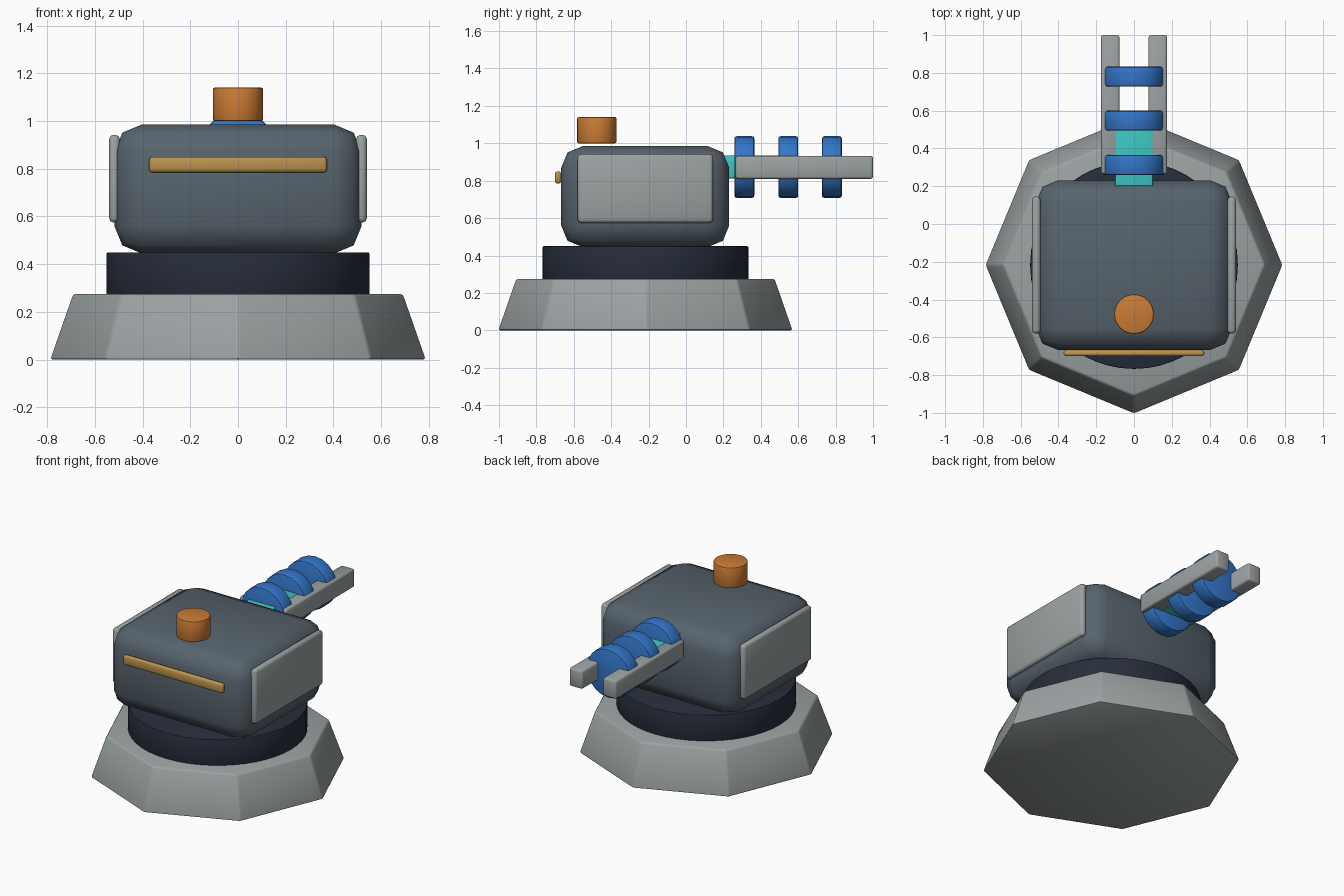
import bpy, math

if "Cube" in bpy.data.objects:
    bpy.data.objects.remove(bpy.data.objects["Cube"])

def material(name, rgb):
    m = bpy.data.materials.new(name)
    m.diffuse_color = (*rgb, 1)
    m.use_nodes = True
    m.node_tree.nodes["Principled BSDF"].inputs["Base Color"].default_value = m.diffuse_color
    return m

GREY = material("light grey", (0.33, 0.36, 0.365))
SLATE = material("slate", (0.095, 0.125, 0.152))
NAVY = material("dark navy", (0.020, 0.026, 0.043))
ORANGE = material("orange", (0.60, 0.20, 0.035))
GOLD = material("gold", (0.50, 0.29, 0.075))
BLUE = material("blue", (0.034, 0.18, 0.58))
TEAL = material("teal", (0.045, 0.56, 0.53))

CY = -0.217  # centre of the turntable along y

def finish(name, mat, bevel, segments=2, angle=35):
    o = bpy.context.object
    o.name = name
    o.data.materials.append(mat)
    bpy.ops.object.transform_apply(location=False, rotation=True, scale=True)
    if bevel:
        b = o.modifiers.new("Bevel", 'BEVEL')
        b.width, b.segments = bevel, segments
        b.limit_method, b.angle_limit = 'ANGLE', math.radians(30)
        bpy.ops.object.modifier_apply(modifier=b.name)
    bpy.ops.object.shade_smooth_by_angle(angle=math.radians(angle))
    return o

def box(name, mat, x, y, z, bevel, segments=2, angle=50):
    """Box from (min, max) ranges."""
    r = (x, y, z)
    bpy.ops.mesh.primitive_cube_add(size=1, location=[(a + b) / 2 for a, b in r])
    bpy.context.object.scale = [b - a for a, b in r]
    return finish(name, mat, bevel, segments, angle)

def cylinder(name, mat, radius, depth, loc, bevel, sides=32, along_y=False):
    rot = (math.pi / 2, 0, 0) if along_y else (0, 0, 0)
    bpy.ops.mesh.primitive_cylinder_add(vertices=sides, radius=radius, depth=depth,
                                        location=loc, rotation=rot)
    return finish(name, mat, bevel)

# Tapered octagonal base
bpy.ops.mesh.primitive_cone_add(vertices=8, radius1=0.789, radius2=0.693, depth=0.275,
                                location=(0, CY, 0.1375))
finish("base", GREY, 0.012)

# Turntable ring
cylinder("turntable", NAVY, 0.55, 0.19, (0, CY, 0.355), 0.006, 48)

# Rounded main housing with side plates
box("housing", SLATE, (-0.518, 0.518), (-0.667, 0.231), (0.445, 0.985), 0.115)
for side, name in ((-1, "left_plate"), (1, "right_plate")):
    box(name, GREY, sorted((side * 0.495, side * 0.54)), (-0.58, 0.145), (0.575, 0.942), 0.018)

# Front strip and top knob
box("front_strip", GOLD, (-0.372, 0.372), (-0.70, -0.668), (0.785, 0.85), 0.012)
cylinder("top_knob", ORANGE, 0.105, 0.14, (0, -0.477, 1.07), 0.008)

# Barrel: glowing core, twin rails and three coils
box("barrel_core", TEAL, (-0.10, 0.10), (0.10, 0.55), (0.813, 0.935), 0.004)
for side, name in ((-1, "left_rail"), (1, "right_rail")):
    box(name, GREY, sorted((side * 0.077, side * 0.175)), (0.265, 1.0), (0.81, 0.933), 0.012)
for i, y in enumerate((0.312, 0.547, 0.78)):
    cylinder(f"coil_{i + 1}", BLUE, 0.165, 0.106, (0, y, 0.873), 0.012, 20, True)
